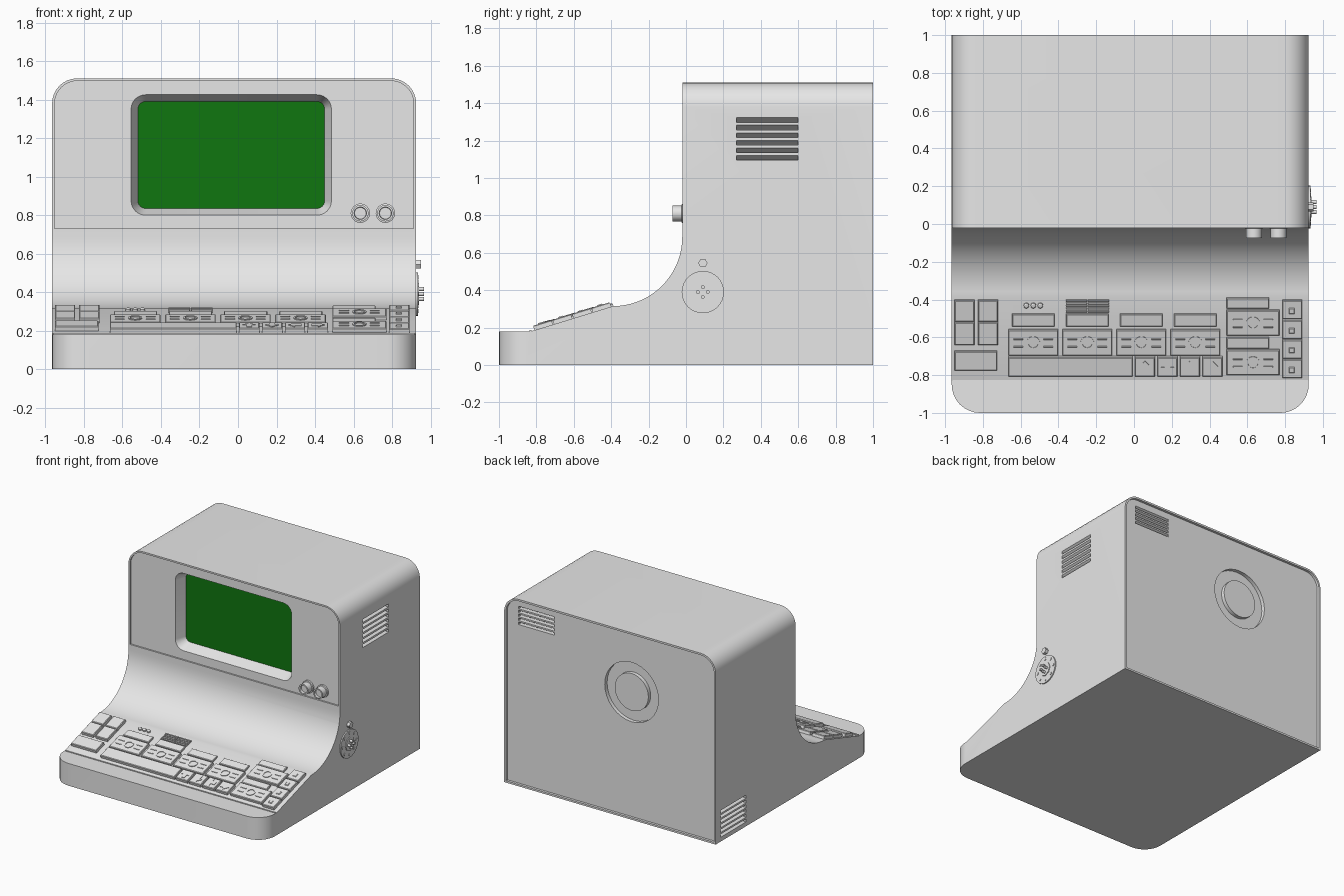
import bpy, bmesh, math
from mathutils import Matrix

if "Cube" in bpy.data.objects:
    bpy.data.objects.remove(bpy.data.objects["Cube"], do_unlink=True)


def material(name, rgb):
    m = bpy.data.materials.new(name)
    m.use_nodes = True
    m.diffuse_color = (*rgb, 1)
    node = next(n for n in m.node_tree.nodes if n.type == 'BSDF_PRINCIPLED')
    node.inputs["Base Color"].default_value = (*rgb, 1)
    return m


GREY = material("casing grey", (0.8, 0.8, 0.8))
GREEN = material("screen green", (0.005, 0.18, 0.005))
LEFT, RIGHT, TOP = 0.925, -0.965, 1.51
made = []


def place(p, axis, d):
    u, v = p
    return {'X': (d, u, v), 'Y': (u, d, v), 'Z': (u, v, d)}[axis]


def loft(name, axis, rings, mat=GREY, closed=False, matrix=None):
    """Skin a list of (outline, distance along axis) into a solid."""
    bm = bmesh.new()
    loops = [[bm.verts.new(place(p, axis, d)) for p in pts] for pts, d in rings]
    pairs = list(zip(loops, loops[1:]))
    if closed:
        pairs.append((loops[-1], loops[0]))
    else:
        bm.faces.new(loops[0])
        bm.faces.new(loops[-1])
    n = len(loops[0])
    for a, b in pairs:
        for i in range(n):
            j = (i + 1) % n
            bm.faces.new((a[i], a[j], b[j], b[i]))
    bmesh.ops.recalc_face_normals(bm, faces=bm.faces)
    if matrix:
        bm.transform(matrix)
    mesh = bpy.data.meshes.new(name)
    bm.to_mesh(mesh)
    bm.free()
    mesh.materials.append(mat)
    ob = bpy.data.objects.new(name, mesh)
    bpy.context.scene.collection.objects.link(ob)
    made.append(ob)
    return ob


def prism(name, axis, pts, a, b, mat=GREY, matrix=None):
    return loft(name, axis, [(pts, a), (pts, b)], mat, matrix=matrix)


def rect(x0, x1, y0, y1, bottom=0, top=0, steps=8):
    """Rectangle outline with rounded bottom and top corners."""
    pts = []
    corners = [(x1, y0, -1, 1, bottom, 270), (x1, y1, -1, -1, top, 0),
               (x0, y1, 1, -1, top, 90), (x0, y0, 1, 1, bottom, 180)]
    for x, y, sx, sy, r, start in corners:
        if not r:
            pts.append((x, y))
            continue
        for i in range(steps + 1):
            t = math.radians(start + 90 * i / steps)
            pts.append((x + sx * r + r * math.cos(t), y + sy * r + r * math.sin(t)))
    return pts


def circle(c, r, n=32):
    return [(c[0] + r * math.cos(2 * math.pi * i / n),
             c[1] + r * math.sin(2 * math.pi * i / n)) for i in range(n)]


def turned(name, axis, c, steps, n=32, closed=False, matrix=None):
    return loft(name, axis, [(circle(c, r, n), d) for r, d in steps],
                closed=closed, matrix=matrix)


def boolean(target, cutter, op='DIFFERENCE'):
    mod = target.modifiers.new("cut", 'BOOLEAN')
    mod.operation, mod.object, mod.solver = op, cutter, 'EXACT'
    dg = bpy.context.evaluated_depsgraph_get()
    mesh = bpy.data.meshes.new_from_object(target.evaluated_get(dg))
    target.modifiers.clear()
    target.data = mesh
    made.remove(cutter)
    bpy.data.objects.remove(cutter, do_unlink=True)


# Casing: side profile with a concave sweep, trimmed by plan and front outlines
R, CY, CZ = 0.37, -0.39, 0.685
sweep = [(CY + R * math.cos(t), CZ - R * math.sin(t))
         for t in (math.pi / 2 * i / 18 for i in range(19))]
side = [(-1, 0), (1, 0), (1, TOP), (-0.02, TOP)] + sweep + [(-0.83, 0.18), (-1, 0.18)]
casing = prism("casing", 'X', side, RIGHT, LEFT)
boolean(casing, prism("plan", 'Z', rect(RIGHT, LEFT, -1, 1.2, bottom=0.15), -0.1, 1.7), 'INTERSECT')
boolean(casing, prism("outline", 'Y', rect(RIGHT, LEFT, -0.1, TOP, top=0.13), -1.2, 1.3), 'INTERSECT')

# Recessed front and back panels
boolean(casing, prism("front_recess", 'Y',
                      rect(RIGHT + .013, LEFT - .013, 0.73, TOP - .013, top=0.118), -0.1, -0.008))
boolean(casing, prism("back_recess", 'Y',
                      rect(RIGHT + .015, LEFT - .015, 0.015, TOP - .015, top=0.116), 0.98, 1.1))

# Screen opening and screen
outer = rect(-0.555, 0.485, 0.80, 1.425, 0.075, 0.075)
inner = rect(-0.52, 0.45, 0.835, 1.39, 0.04, 0.04)
boolean(casing, loft("screen_funnel", 'Y', [(outer, -0.1), (outer, -0.008), (inner, 0.085)]))
prism("screen", 'Y', inner, 0.08, 0.086, GREEN)


# Louvred vents
def vent(axis, surface, inward, u0, u1, z0, count, pitch, height):
    for i in range(count):
        z = z0 + i * pitch
        depth = surface + inward * 0.035
        out = surface - inward * 0.02
        section = [(out, z), (depth, z), (surface, z + height), (out, z + height)]
        if axis == 'Y':
            cutter = prism("slot", 'X', section, u0, u1)
        else:
            cutter = prism("slot", 'Y', section, u0, u1)
        boolean(casing, cutter)


vent('X', LEFT, -1, 0.27, 0.60, 1.095, 6, 0.0405, 0.025)
vent('X', RIGHT, 1, 0.61, 0.94, 0.035, 6, 0.0385, 0.024)
vent('Y', 0.98, -1, 0.49, 0.81, 1.295, 5, 0.032, 0.02)

# Plain round groove in the back panel
boolean(casing, turned("back_groove", 'Y', (-0.2, 1.02),
                       [(0.24, 1.05), (0.24, 0.95), (0.15, 0.95), (0.15, 1.05)], closed=True))

# Front knobs
for x in (0.635, 0.765):
    turned("knob", 'Y', (x, 0.81), [(.05, 0), (.05, -.022), (.042, -.024), (.042, -.073),
                                    (.032, -.073), (.03, -.055)])

# Side socket with bolts, pins and a hex plug
SOCKET = (0.09, 0.39)
turned("socket_flange", 'X', SOCKET, [(.113, .92), (.113, .934)])
turned("socket_core", 'X', SOCKET, [(.056, .92), (.056, .94)], 8)
for c in circle(SOCKET, 0.088, 8):
    turned("socket_bolt", 'X', c, [(.011, .92), (.011, .938)], 12)
for c in circle(SOCKET, 0.026, 4):
    turned("socket_pin", 'X', c, [(.01, .92), (.01, .965)], 12)
turned("hex_plug", 'X', (0.09, 0.545), [(.025, .92), (.025, .95)], 6)

# Sloping key deck
TILT = math.atan2(0.315 - 0.18, CY + 0.83)
DECK = Matrix.Translation((0, -0.83, 0.18)) @ Matrix.Rotation(TILT, 4, 'X')


def along(y):
    return (y + 0.83) / math.cos(TILT)


def key(name, x0, x1, y0, y1, h=0.025, lip=0.004):
    a, b = along(y0), along(y1)
    base = rect(x0, x1, a, b)
    top = rect(x0 + lip, x1 - lip, a + lip, b - lip)
    loft(name, 'Z', [(base, -0.01), (base, h - lip), (top, h)], matrix=DECK)


def panel(x0, x1, y0, y1):
    """Wide key with a thin ring and side dashes."""
    key("panel_key", x0, x1, y0, y1, 0.022)
    cx, cy = (x0 + x1) / 2, (y0 + y1) / 2
    turned("key_ring", 'Z', (cx, along(cy)), [(.036, .02), (.036, .027), (.026, .027), (.026, .02)],
           closed=True, matrix=DECK)
    for s in (-1, 1):
        for dy in (-0.02, 0.02):
            key("key_dash", cx + s * .08 - .025, cx + s * .08 + .025, cy + dy - .003, cy + dy + .003, .026, .001)


prism("deck_strip", 'Z', rect(RIGHT + .005, LEFT - .005, -0.838, -0.826), 0.17, 0.187)

# Left key block
for x in (-0.95, -0.825):
    key("tall_key", x, x + 0.105, -0.51, -0.40)
    key("tall_key", x, x + 0.105, -0.635, -0.515)
key("wide_key", -0.95, -0.725, -0.77, -0.67)

# Central panels with label bars
for i in range(4):
    x = -0.665 + 0.286 * i
    panel(x, x + 0.263, -0.69, -0.555)
    key("label_bar", x + 0.02, x + 0.245, -0.54, -0.475, 0.014)
key("space_bar", -0.665, -0.007, -0.80, -0.70)

# Arrow keys
ARROW = [(0, .034), (.034, 0), (.015, 0), (.015, -.034), (-.015, -.034), (-.015, 0), (-.034, 0)]
for i, turn in enumerate((0, 180, 90, -90)):
    x = 0.005 + 0.119 * i
    key("arrow_key", x, x + 0.106, -0.80, -0.70)
    spin = Matrix.Translation((x + 0.053, along(-0.75), 0)) @ Matrix.Rotation(math.radians(turn), 4, 'Z')
    prism("arrow_mark", 'Z', ARROW, 0.02, 0.029, matrix=DECK @ spin)

# Right key block
for y in (-0.795, -0.585):
    panel(0.49, 0.77, y, y + 0.132)
    key("label_bar", 0.49, 0.715, y + 0.14, y + 0.197, 0.016)
for i in range(4):
    y = -0.81 + 0.104 * i
    key("side_key", 0.785, 0.89, y, y + 0.098)
    key("side_tab", 0.82, 0.85, y + 0.03, y + 0.06, 0.03)

# Small grilles and lamps at the top of the deck
for x in (-0.36, -0.243):
    for i in range(5):
        key("grille_bar", x, x + 0.11, -0.465 + .014 * i, -0.457 + .014 * i, 0.01, 0.001)
for i in range(3):
    turned("lamp", 'Z', (-0.57 + 0.037 * i, along(-0.43)), [(.014, -.01), (.014, .012), (.008, .016)],
           16, matrix=DECK)

# Shading
bpy.ops.object.select_all(action='DESELECT')
for ob in made:
    ob.select_set(True)
bpy.context.view_layer.objects.active = casing
bpy.ops.object.shade_smooth_by_angle(angle=math.radians(15))
